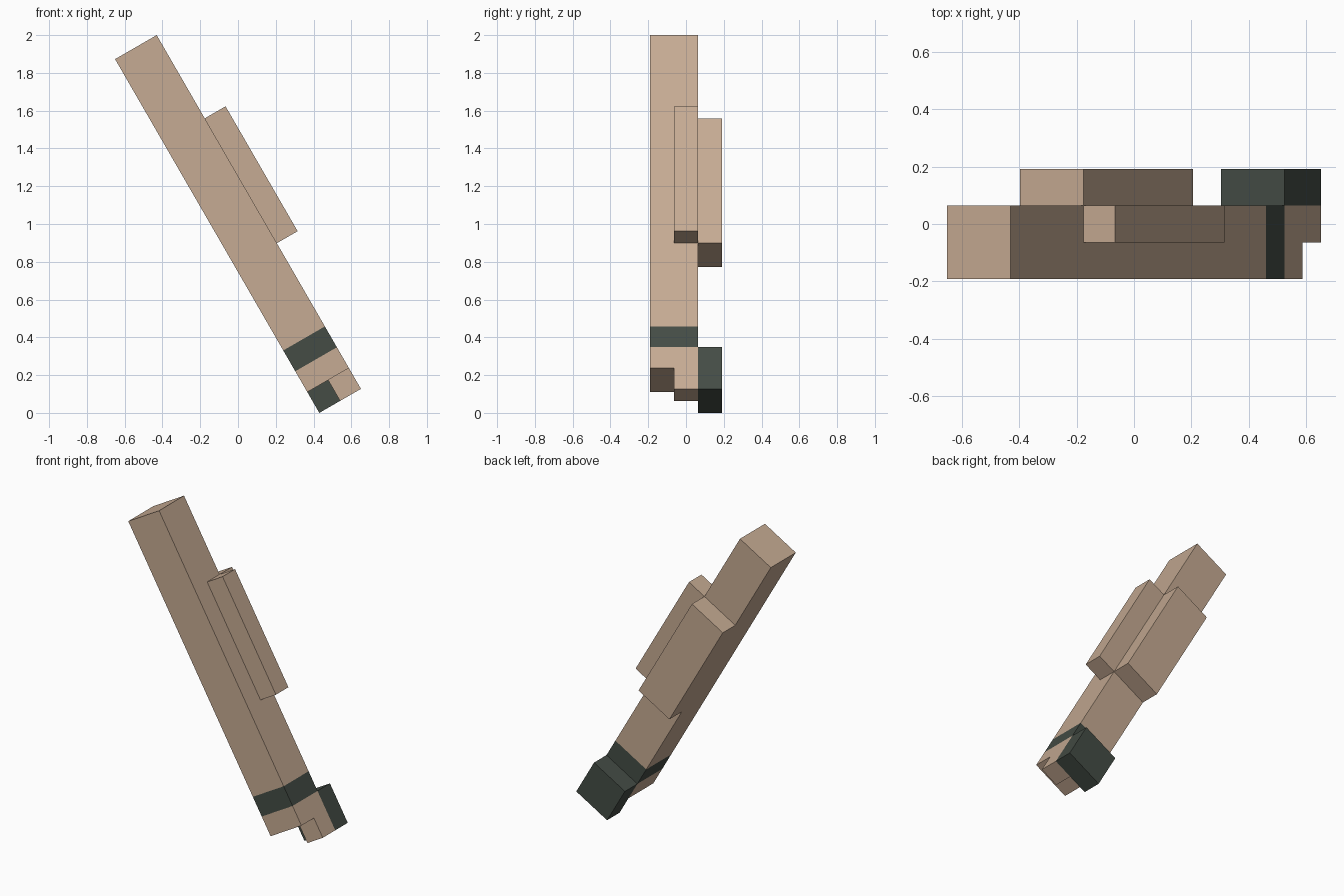
import bpy, bmesh, math
from mathutils import Matrix, Vector

if "Cube" in bpy.data.objects:
    bpy.data.objects.remove(bpy.data.objects["Cube"])

C, S = math.cos(math.radians(30)), 0.5
P = 2 / (17 * C + 2 * S)                     # one block unit
ORIGIN = Vector((-(17 * S + 2 * C) / 2, 0, 17 * C)) * P
TILT = Matrix.Translation(ORIGIN) @ Matrix.Rotation(math.radians(-30), 4, 'Y')


def material(name, rgb):
    m = bpy.data.materials.new(name)
    m.diffuse_color = (*rgb, 1)
    m.use_nodes = True
    m.node_tree.nodes["Principled BSDF"].inputs["Base Color"].default_value = m.diffuse_color
    return m


TAN = material("tan", (0.565, 0.407, 0.292))
DARK = material("dark_green_grey", (0.058, 0.073, 0.060))


def block(name, across, depth, down, mats, band=None):
    """Tilted box; ranges in block units, 'down' runs along the limb from its top."""
    bm = bmesh.new()
    bmesh.ops.create_cube(bm, size=1)
    for v in bm.verts:
        v.co = Vector((across[v.co.x > 0], depth[v.co.y > 0], -down[v.co.z < 0]))
    # optional painted band, cut as loops around the box
    if band:
        for u in band:
            bmesh.ops.bisect_plane(bm, geom=bm.verts[:] + bm.edges[:] + bm.faces[:],
                                   plane_co=(0, 0, -u), plane_no=(0, 0, 1))
        for f in bm.faces:
            f.material_index = int(band[0] < -f.calc_center_median().z < band[1])
    bm.transform(TILT @ Matrix.Scale(P, 4))
    bmesh.ops.recalc_face_normals(bm, faces=bm.faces[:])
    me = bpy.data.meshes.new(name)
    bm.to_mesh(me)
    bm.free()
    for m in mats:
        me.materials.append(m)
    bpy.context.collection.objects.link(bpy.data.objects.new(name, me))


# long limb with a dark band near its lower end
block("limb", (0, 2), (-1.5, 0.5), (0, 16), [TAN, DARK], (14, 15))
# raised pads on the side and the back
block("side_pad", (2, 3), (-0.5, 0.5), (4, 10), [TAN])
block("back_pad", (0, 2), (0.5, 1.5), (4, 10), [TAN])
# end pieces
block("end_nub", (1, 2), (-0.5, 0.5), (16, 17), [TAN])
block("end_block", (0, 2), (0.5, 1.5), (15, 17), [DARK])
